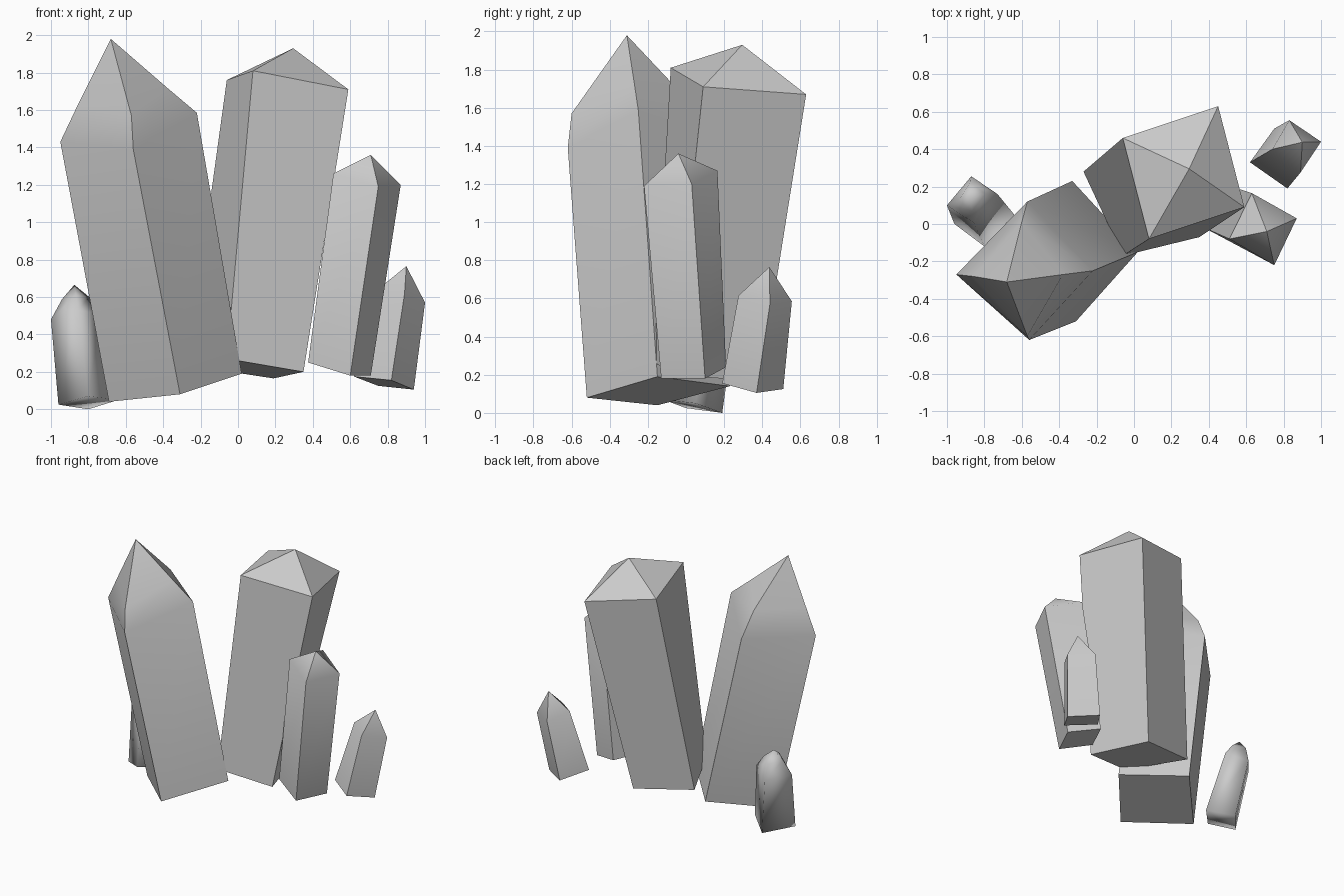
import bpy
import bmesh
import math

old = bpy.data.objects.get("Cube")
if old:
    bpy.data.objects.remove(old, do_unlink=True)

stone = bpy.data.materials.new("grey_crystal")
stone.use_nodes = True
GREY = (0.6, 0.6, 0.6, 1)
stone.diffuse_color = GREY
stone.node_tree.nodes["Principled BSDF"].inputs["Base Color"].default_value = GREY


def crystal(name, rings, tip, angle=50):
    """Loft four-sided rings from base to shoulder, then close to a point."""
    bm = bmesh.new()
    loops = [[bm.verts.new(p) for p in ring] for ring in rings]
    apex = bm.verts.new(tip)
    bm.faces.new(loops[0][::-1])
    for i in range(4):
        j = (i + 1) % 4
        for low, high in zip(loops, loops[1:]):
            bm.faces.new((low[i], low[j], high[j], high[i]))
        bm.faces.new((loops[-1][i], loops[-1][j], apex))
    bmesh.ops.recalc_face_normals(bm, faces=bm.faces)
    mesh = bpy.data.meshes.new(name)
    bm.to_mesh(mesh)
    bm.free()
    mesh.materials.append(stone)
    obj = bpy.data.objects.new(name, mesh)
    bpy.context.collection.objects.link(obj)
    bpy.ops.object.select_all(action="DESELECT")
    obj.select_set(True)
    bpy.context.view_layer.objects.active = obj
    bpy.ops.object.shade_smooth_by_angle(angle=math.radians(angle))


# Each ring runs left, front, right, back as seen from the front

# Tall leaning crystal with a bulging point
crystal("tall_pointed_crystal", [
    [(-.69, -.15, .04), (-.31, -.52, .08), (.02, -.15, .19), (-.33, .23, .14)],
    [(-.95, -.27, 1.43), (-.56, -.62, 1.39), (-.22, -.25, 1.585), (-.57, .12, 1.45)],
    [(-.86, -.28, 1.62), (-.57, -.60, 1.57), (-.38, -.27, 1.72), (-.60, .01, 1.64)],
], (-.68, -.31, 1.98))

# Broad crystal with a shallow top
crystal("broad_crystal", [
    [(-.27, .28, .235), (-.06, -.17, .27), (.35, -.07, .20), (.19, .39, .165)],
    [(-.06, .46, 1.76), (.08, -.08, 1.81), (.59, .09, 1.71), (.45, .63, 1.67)],
], (.295, .295, 1.93), 35)

# Slim crystal in front of the broad one
crystal("slim_crystal", [
    [(.375, -.02, .25), (.60, -.13, .18), (.71, .10, .18), (.49, .21, .24)],
    [(.51, -.08, 1.26), (.75, -.22, 1.19), (.87, .03, 1.20), (.63, .165, 1.27)],
], (.71, -.04, 1.36))

# Small crystal on the far side
crystal("small_crystal", [
    [(.62, .33, .175), (.82, .19, .155), (.94, .37, .105), (.75, .51, .125)],
    [(.74, .40, .635), (.89, .275, .615), (1.0, .44, .57), (.83, .555, .585)],
], (.90, .437, .765))

# Smooth stubby crystal
crystal("rounded_crystal", [
    [(-.96, .0, .025), (-.80, -.12, .07), (-.64, .05, .05), (-.80, .19, .0)],
    [(-1.0, .10, .48), (-.855, .005, .53), (-.73, .16, .51), (-.87, .255, .46)],
    [(-.94, .125, .59), (-.865, .07, .61), (-.795, .16, .60), (-.875, .22, .58)],
], (-.875, .15, .665), 120)
